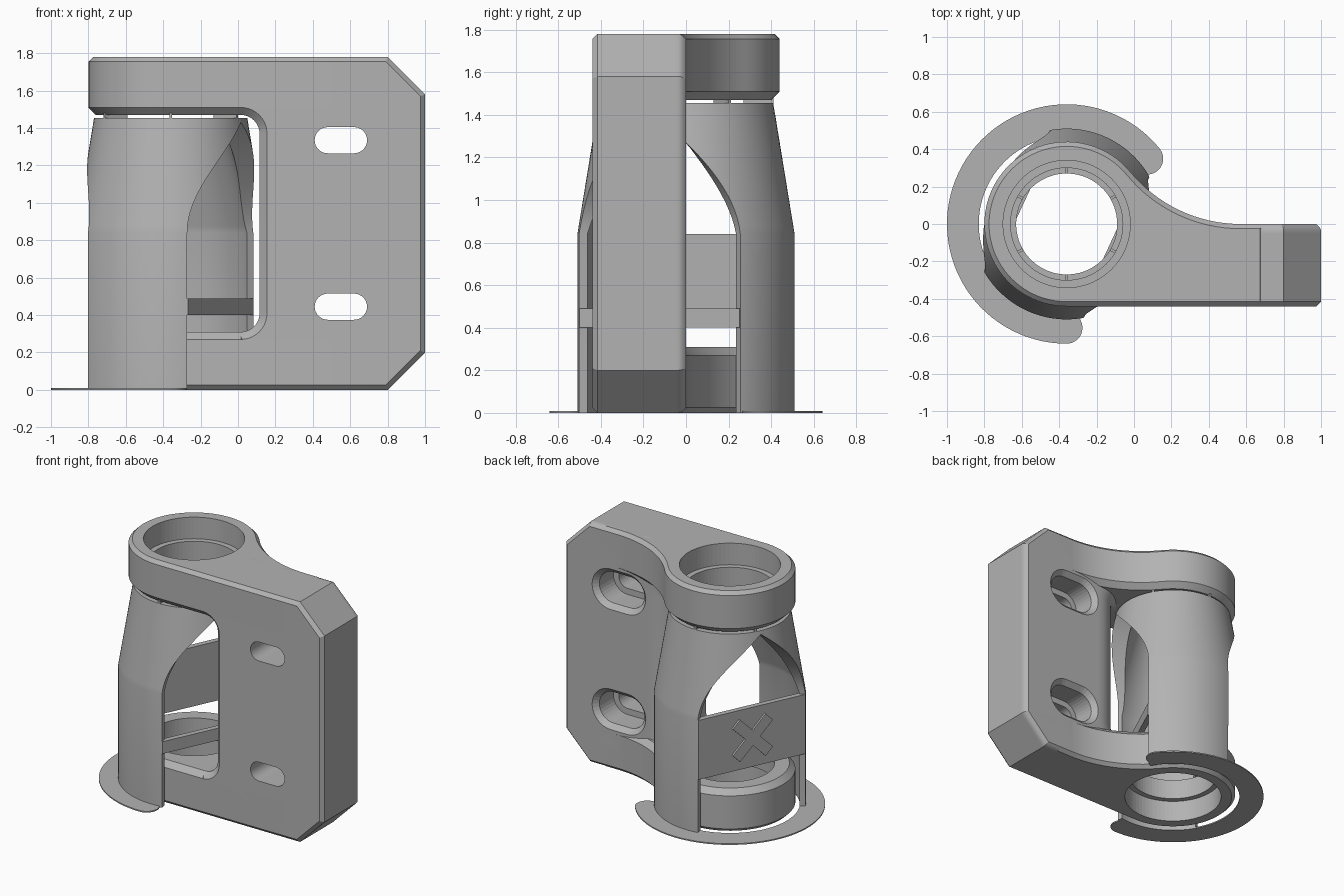
import bpy, bmesh
from math import radians, cos, sin, pi, sqrt, atan2
from mathutils import Matrix, Vector

cube = bpy.data.objects.get("Cube")
if cube:
    bpy.data.objects.remove(cube, do_unlink=True)

grey = bpy.data.materials.new("light grey")
grey.use_nodes = True
tone = (0.45, 0.45, 0.45, 1)
grey.diffuse_color = tone
grey.node_tree.nodes["Principled BSDF"].inputs["Base Color"].default_value = tone

CX, RING, TOP = -0.36, 0.44, 1.78
axis = Matrix.Translation((CX, 0, 0))


def finish(name, bm, cutter=False):
    bmesh.ops.recalc_face_normals(bm, faces=bm.faces)
    mesh = bpy.data.meshes.new(name)
    bm.to_mesh(mesh)
    bm.free()
    mesh.materials.append(grey)
    ob = bpy.data.objects.new(name, mesh)
    bpy.context.collection.objects.link(ob)
    if cutter:
        ob.hide_render = True
        ob.hide_set(True)
        ob.display_type = 'WIRE'
        return ob
    bpy.ops.object.select_all(action='DESELECT')
    ob.select_set(True)
    bpy.context.view_layer.objects.active = ob
    bpy.ops.object.shade_smooth_by_angle(angle=radians(30))
    return ob


def stack(name, layers, cutter=False):
    """Solid skinned through closed loops with equal point counts."""
    bm = bmesh.new()
    rows = [[bm.verts.new(p) for p in layer] for layer in layers]
    n = len(rows[0])
    for a, b in zip(rows, rows[1:]):
        for i in range(n):
            j = (i + 1) % n
            bm.faces.new((a[i], a[j], b[j], b[i]))
    bm.faces.new(rows[0])
    bm.faces.new(rows[-1])
    return finish(name, bm, cutter)


def arc(cx, cy, r, a0, a1, n):
    steps = [radians(a0 + (a1 - a0) * i / n) for i in range(n + 1)]
    return [(cx + r * cos(a), cy + r * sin(a)) for a in steps]


def inset(pts, dist):
    """Move each edge of a counter-clockwise outline inwards by dist(midpoint)."""
    pts = [Vector(p) for p in pts]
    edges = []
    for a, b in zip(pts, pts[1:] + pts[:1]):
        d = (b - a).normalized()
        edges.append((Vector((-d.y, d.x)), dist((a + b) / 2)))
    out = []
    for i, p in enumerate(pts):
        (n1, d1), (n2, d2) = edges[i - 1], edges[i]
        det = n1.x * n2.y - n1.y * n2.x
        if abs(det) < 1e-4:
            out.append(p + n1 * d1)
        else:
            out.append(p + Vector((d1 * n2.y - d2 * n1.y, n1.x * d2 - n2.x * d1)) / det)
    return out


def cut(ob, cutters):
    for c in cutters:
        mod = ob.modifiers.new(c.name, 'BOOLEAN')
        mod.operation, mod.solver, mod.object = 'DIFFERENCE', 'EXACT', c


# Cutters: slots with a chamfered counterbore at the back, stepped bearing bores
slots = []
for name, z in (("lower_slot_cutter", 0.445), ("upper_slot_cutter", 1.335)):
    layers = []
    for r, y in ((.07, -.6), (.07, -.2), (.115, -.2), (.115, -.035), (.15, 0), (.25, .1)):
        loop = arc(0.62, z, r, -90, 90, 16) + arc(0.48, z, r, 90, 270, 16)
        layers.append([(px, y, pz) for px, pz in loop])
    slots.append(stack(name, layers, True))


def bore(name, steps):
    return stack(name, [[(x, y, z) for x, y in arc(CX, 0, r, 0, 355, 71)]
                        for r, z in steps], True)


low_bore = bore("lower_bore_cutter", ((.34, -.1), (.34, .16), (.30, .16), (.30, .5)))
top_bore = bore("upper_bore_cutter", ((.30, 1.3), (.30, 1.62), (.34, 1.62), (.34, 2)))

# Bearing lobes: ring blended into the arm by a tangent fillet
fx = 0.57
fr = ((fx - CX) ** 2 - RING ** 2) / (2 * RING)
theta = atan2(fr, fx - CX) * 180 / pi
plan = ([(0.7, -RING), (0.7, 0)] + arc(fx, fr, fr, -90, theta - 180, 16)
        + arc(CX, 0, RING, theta, 270, 56)[1:])


def lobe(name, steps, hole):
    layers = [[(p.x, p.y, z) for p in inset(plan, lambda m: d)] for z, d in steps]
    cut(stack(name, layers), [hole] + slots)


lobe("lower_bearing_lobe", ((0, .025), (.025, 0), (.27, 0), (.31, .04)), low_bore)
lobe("upper_bearing_lobe", ((1.47, .04), (1.51, 0), (TOP - .025, 0), (TOP, .025)), top_bore)

# Mounting arm: front outline with clipped corners and a rounded window side
side = ([(0, 0), (.8, 0), (1, .2), (1, TOP - .2), (.8, TOP), (0, TOP)]
        + arc(.015, 1.37, .1, 90, 0, 10) + arc(.015, .41, .1, 0, -90, 10) + [(0, .31)])
side.insert(6, (0, 1.47))


def arm_loop(y, outer, window):
    def dist(m):
        return window if m.x < .12 and .305 < m.y < 1.475 else outer
    return [(p.x, y, p.y) for p in inset(side, dist)]


layers = [arm_loop(-.44, .025, .04), arm_loop(-.415, 0, .015), arm_loop(-.40, 0, 0)]
for i in range(11):
    a = i / 10 * pi / 2
    y = -.18 * (1 - sin(a))
    layers.append(arm_loop(y, max(0, y + .025), .2 * (1 - cos(a))))
cut(stack("mounting_arm", layers), slots)

# Support shells: two curved walls flaring into a full ring at the top
heights = [0, .84] + [.84 + .59 * i / 16 for i in range(1, 17)] + [1.455]


def shell(name, middle):
    layers = []
    for z in heights:
        t = max(0, z - .84) / (1.455 - .84)
        w = 35 + 55 * min(1, max(0, z - .84) / .59) ** 1.9
        loop = (arc(CX, 0, .51 - .10 * t, middle - w, middle + w, 32)
                + arc(CX, 0, .47 - .20 * t, middle + w, middle - w, 32))
        layers.append([(x, y, z) for x, y in loop])
    stack(name, layers)


shell("back_support_shell", 65)
shell("front_support_shell", 245)


def block(name, angle, r, z, size, roll=0):
    """Box at a distance and direction from the bore axis."""
    bm = bmesh.new()
    m = (axis @ Matrix.Rotation(radians(angle), 4, 'Z') @ Matrix.Translation((r, 0, z))
         @ Matrix.Rotation(radians(roll), 4, 'X') @ Matrix.Diagonal((*size, 1)))
    bmesh.ops.create_cube(bm, size=1, matrix=m)
    return finish(name, bm)


# Ties between the shells, with a raised cross on the tall one
block("tall_tie_panel", 155, .275, .62, (.04, .83, .44))
block("short_tie_bar", -25, .275, .445, (.04, .83, .09))
for name, roll in (("cross_bar_a", 45), ("cross_bar_b", -45)):
    block(name, 155, .30, .62, (.02, .36, .08), roll)

# Small breakaway ribs under the upper lobe
for k in range(6):
    block(f"support_rib_{k + 1}", 30 + 60 * k, .34, 1.465, (.14, .015, .03))

# Thin brim with rounded ends
a0, a1, mid, half = 39, 270, .555, .085
ends = [(CX + mid * cos(radians(a)), mid * sin(radians(a))) for a in (a0, a1)]
loop = (arc(CX, 0, mid + half, a0, a1, 60) + arc(*ends[1], half, a1, a1 + 180, 12)[1:-1]
        + arc(CX, 0, mid - half, a1, a0, 60) + arc(*ends[0], half, a0 + 180, a0 + 360, 12)[1:-1])
stack("base_brim", [[(x, y, z) for x, y in loop] for z in (0, .009)])
